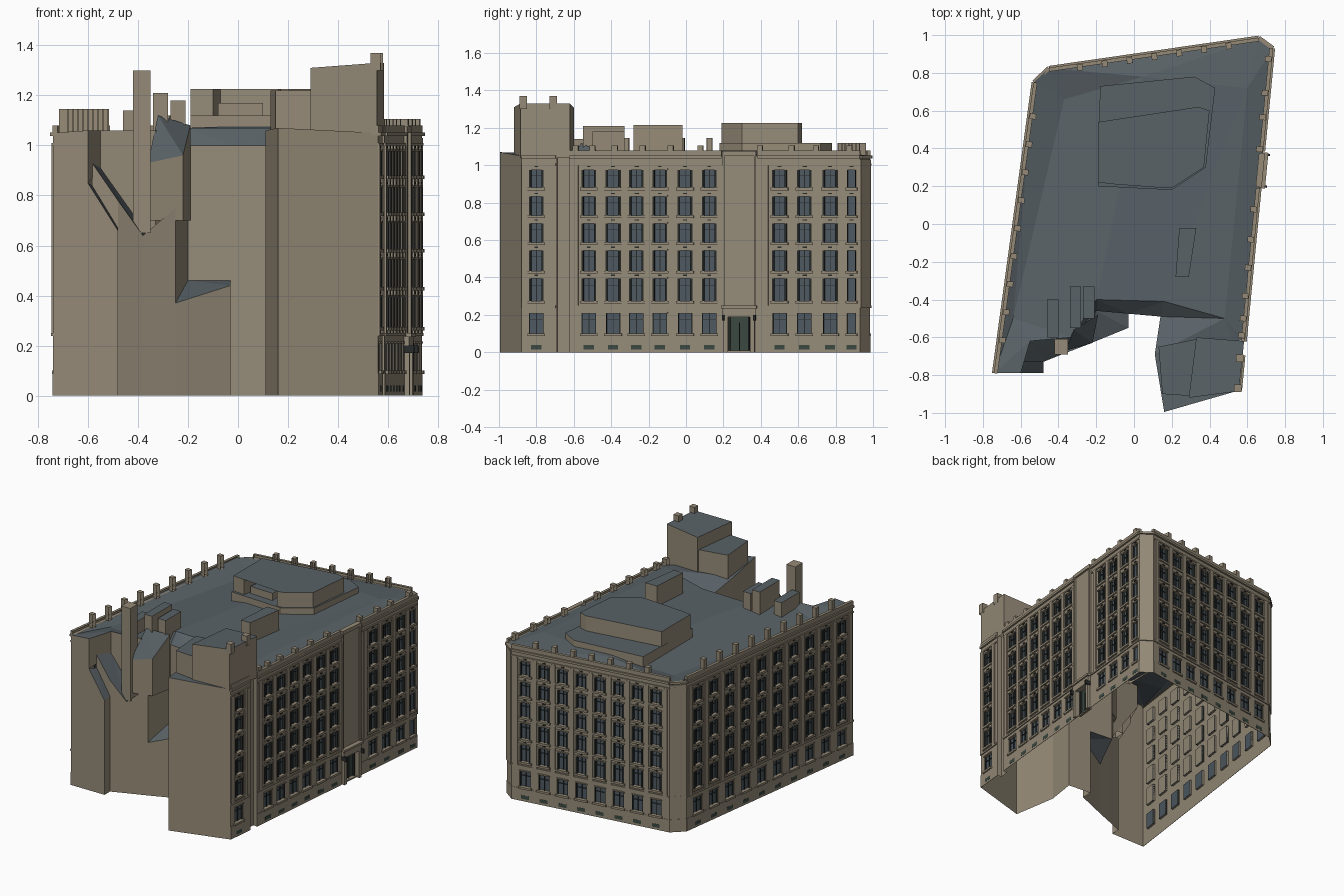
import bpy, bmesh
from mathutils import Vector
from mathutils.geometry import delaunay_2d_cdt

if "Cube" in bpy.data.objects:
    bpy.data.objects.remove(bpy.data.objects["Cube"])

COLOURS = {"tan_stone": (0.30, 0.255, 0.185), "slate_roof": (0.10, 0.122, 0.136),
           "window_glass": (0.075, 0.10, 0.118), "dark_frame": (0.022, 0.024, 0.024),
           "green_door": (0.042, 0.065, 0.052)}
MATS = []
for mat_name, c in COLOURS.items():
    m = bpy.data.materials.new(mat_name)
    m.diffuse_color = (*c, 1)
    m.use_nodes = True
    m.node_tree.nodes["Principled BSDF"].inputs["Base Color"].default_value = m.diffuse_color
    MATS.append(m)
STONE, SLATE, GLASS, DARK, GREEN = range(5)
parts = {}


def part(name):
    return parts.setdefault(name, bmesh.new())


def face(bm, pts, mat):
    f = bm.faces.new([bm.verts.new(p) for p in pts])
    f.material_index = mat
    return f


def prism(name, pts, z0, mat_top=SLATE, bottom=False, sides=None):
    """Upright block from counter-clockwise (x, y, top height) corners.
    sides maps the built side numbers to their two base heights."""
    bm = part(name)
    for i, (a, b) in enumerate(zip(pts, pts[1:] + pts[:1])):
        if sides is None or i in sides:
            za, zb = sides[i] if sides else (z0, z0)
            face(bm, [(a[0], a[1], za), (b[0], b[1], zb), b, a], STONE)
    top = face(bm, pts, mat_top)
    if bottom:
        face(bm, [(p[0], p[1], z0) for p in reversed(pts)], STONE)
    bmesh.ops.triangulate(bm, faces=[top])


def block(name, x0, x1, y0, y1, z0, z1, mat_top=SLATE):
    prism(name, [(x0, y0, z1), (x1, y0, z1), (x1, y1, z1), (x0, y1, z1)], z0, mat_top)


class Facade:
    """Wall plane addressed by distance along it, height and outward depth."""

    def __init__(self, name, a, b):
        self.name, self.a = name, Vector((*a, 0))
        d = Vector((*b, 0)) - self.a
        self.length, self.d = d.length, d.normalized()
        self.n = Vector((self.d.y, -self.d.x, 0))

    def at(self, u, z, w=0.0):
        return self.a + self.d * u + self.n * w + Vector((0, 0, z))

    def quad(self, bm, u0, u1, z0, z1, mat, w=0.0):
        if u1 > u0 and z1 > z0:
            face(bm, [self.at(u0, z0, w), self.at(u1, z0, w), self.at(u1, z1, w), self.at(u0, z1, w)], mat)

    def box(self, kind, u0, u1, z0, z1, w0, w1, mat=STONE):
        bm = part(self.name + "_" + kind)
        self.quad(bm, u0, u1, z0, z1, mat, w1)
        for u, flip in ((u0, 1), (u1, -1)):
            face(bm, [self.at(u, z0, w0), self.at(u, z0, w1), self.at(u, z1, w1), self.at(u, z1, w0)][::flip], mat)
        for z, flip in ((z0, -1), (z1, 1)):
            face(bm, [self.at(u0, z, w1), self.at(u1, z, w1), self.at(u1, z, w0), self.at(u0, z, w0)][::flip], mat)

    def wall(self, columns):
        """columns: (u0, u1, [(z0, z1)...], depth, material) recesses, sorted."""
        bm, u = part(self.name + "_wall"), 0.0
        for u0, u1, rows, dep, mat in columns:
            self.quad(bm, u, u0, 0, TOP, STONE)
            z = 0.0
            for z0, z1 in rows:
                self.quad(bm, u0, u1, z, z0, STONE)
                self.quad(bm, u0, u1, z0, z1, mat, -dep)
                if mat == GLASS and z0 > 0.2:  # inner lining behind the upper windows
                    self.quad(bm, u0, u1, z0, z1, STONE, -dep - 0.004)
                c = [(u0, z0), (u1, z0), (u1, z1), (u0, z1)]
                for p, q in zip(c, c[1:] + c[:1]):
                    if not (p[1] == q[1] and p[1] in (0, TOP)):
                        face(bm, [self.at(*p), self.at(*q), self.at(*q, -dep), self.at(*p, -dep)], STONE)
                z = z1
            self.quad(bm, u0, u1, z, TOP, STONE)
            u = u1
        self.quad(bm, u, self.length, 0, TOP, STONE)

    def dress_bay(self, u, w, jamb=0.011):
        """Frames, sills, lintels and spandrel ornaments of one window column."""
        h = w / 2
        for z0, z1 in ROWS:
            j, out = (jamb, 0.004) if z0 > 0.2 else (0.004, -0.003)
            for e in (u - h, u + h - j):
                self.box("window_frames", e, e + j, z0, z1, -0.014, out, DARK)
            self.box("window_frames", u - 0.002, u + 0.002, z0, z1, -0.014, -0.008, DARK)
            zt = z0 + (z1 - z0) * 0.7
            self.box("window_frames", u - h, u + h, zt - 0.0015, zt + 0.0015, -0.014, -0.008, DARK)
            self.box("sills", u - h - 0.008, u + h + 0.008, z0 - 0.014, z0, 0, 0.011)
            self.box("lintels", u - h - 0.004, u + h + 0.004, z1, z1 + 0.008, 0, 0.006)
            if z0 > 0.2:
                self.box("ornaments", u - 0.01, u + 0.01, z1 + 0.014, z1 + 0.021, 0, 0.004, DARK)
        self.box("cellar_windows", u - 0.028, u + 0.028, 0.016, 0.04, 0, 0.003, GREEN)

    def bands(self, u0, u1, parapet=True):
        self.box("plinth", u0, u1, 0, 0.088, 0, 0.002)
        self.box("string_course", u0, u1, 0.238, 0.25, 0, 0.007)
        self.box("string_course", u0, u1, 1.0, 1.01, 0, 0.006)
        self.box("cornice", u0, u1, 1.037, 1.052, -0.01, 0.012)
        if parapet:
            self.box("parapet", u0, u1, 1.05, 1.08, -0.018, 0.002)

    def piers(self, us, z1=1.0):
        for u in us:
            self.box("piers", u - 0.016, u + 0.016, 0.25, z1, 0, 0.007)

    def posts(self, us, z1):
        for u in us:
            self.box("roof_posts", u - 0.015, u + 0.015, 1.05, z1, -0.036, -0.002)


TOP = 1.05
ROWS = [(0.1, 0.208), (0.275, 0.395), (0.435, 0.545), (0.587, 0.69), (0.732, 0.832), (0.88, 0.976)]

# Outline of the building with wall heights and wall bases, counter-clockwise
WALLS = [(0.56, -0.88, 1.05, 0), (0.735, 0.93, 1.05, 0), (0.66, 0.985, 1.05, 0), (-0.45, 0.825, 1.05, 0),
         (-0.53, 0.75, 1.06, 0), (-0.74, -0.79, 1.05, 0), (-0.6, -0.79, 1.06, 0.85), (-0.55, -0.62, 1.06, 0.9),
         (-0.33, -0.6, 1.06, 0.6), (-0.2, -0.46, 1.0, 0.46), (-0.03, -0.475, 1.0, 0.46), (0.14, -0.49, 1.0, 0),
         (0.11, -0.69, 1.06, 0), (0.16, -0.995, 1.07, 0)]
OUTLINE = [p[:3] for p in WALLS]
xy = [p[:2] for p in WALLS]

# Street facade with the entrance
right = Facade("street", xy[0], xy[1])
to_u = right.length / 1.81
bay_y = [-0.80, -0.52, -0.39, -0.265, -0.14, -0.005, 0.125, 0.50, 0.633, 0.77]
bays = [(y + 0.88) * to_u for y in bay_y]
corner, door = (0.885 + 0.88) * to_u, (0.285 + 0.88) * to_u
cols = [(u - 0.039, u + 0.039, ROWS, 0.014, GLASS) for u in bays]
cols += [(corner - 0.023, corner + 0.023, ROWS, 0.008, GLASS),
         (door - 0.06, door + 0.06, [(0.01, 0.19)], 0.025, GREEN),
         (0.19 * to_u, 0.255 * to_u, [(0, TOP)], 0.03, STONE)]
right.wall(sorted(cols, key=lambda c: c[0]))
for u in bays:
    right.dress_bay(u, 0.078)
right.dress_bay(corner, 0.046, 0.003)
right.piers([(a + b) / 2 for a, b in zip(bays, bays[1:]) if b - a < 0.2] + [0.017, 0.145, 0.29, 1.07, 1.31, 1.72])
for u0, u1 in ((0.0, 0.185), (0.26, 1.075), (1.27, right.length)):
    right.bands(u0, u1)
right.posts([0.29, 0.38, 0.5, 0.65, 0.8, 0.96, 1.28, 1.45, 1.58, 1.76], 1.105)
# Portal: jambs, hood, door bars and lamps
for s in (-1, 1):
    e = door + s * 0.072
    right.box("portal", e - 0.012, e + 0.012, 0, 0.2, 0, 0.02)
    right.box("lamps", e + s * 0.012 - 0.006, e + s * 0.012 + 0.006, 0.17, 0.2, 0, 0.04, DARK)
    right.box("door_bars", door + s * 0.05 - 0.004, door + s * 0.05 + 0.004, 0.01, 0.19, -0.025, -0.012, DARK)
    right.box("piers", door + s * 0.085 - 0.006, door + s * 0.085 + 0.006, 0.25, 1.07, 0, 0.012)
right.box("door_bars", door - 0.002, door + 0.002, 0.01, 0.16, -0.025, -0.014, DARK)
right.box("portal", door - 0.088, door + 0.088, 0.19, 0.235, 0, 0.02)
right.box("portal", door - 0.095, door + 0.095, 0.235, 0.25, 0, 0.03)
right.box("parapet", door - 0.09, door + 0.09, 1.05, 1.075, -0.02, 0.012)

# Regular facades at the back and the left
for name, a, b, count in (("back", xy[2], xy[3], 8), ("left", xy[4], xy[5], 10)):
    f = Facade(name, a, b)
    step = (f.length - 0.06) / count
    us = [0.03 + step * (i + 0.5) for i in range(count)]
    f.wall([(u - 0.039, u + 0.039, ROWS, 0.014, GLASS) for u in us])
    for u in us:
        f.dress_bay(u, 0.078)
    edges = [0.03 + step * i for i in range(count + 1)]
    f.piers(edges)
    f.bands(0, f.length)
    f.posts(edges[1:-1], 1.12 if name == "back" else 1.145)

# Corner chamfers with ribs
for i, name in ((1, "right_corner"), (3, "left_corner")):
    f = Facade(name, xy[i], xy[i + 1])
    f.wall([])
    f.bands(0, f.length, False)
    f.piers([f.length * k for k in (0.18, 0.5, 0.82)], 1.03)

# Plain courtyard and party walls
ring = WALLS[5:] + WALLS[:1]
for i, (a, b) in enumerate(zip(ring, ring[1:])):
    # the first and the last courtyard walls reach the ground at both ends
    za, zb = (0, 0) if i in (0, 5) else (a[3], b[3])
    face(part("courtyard_walls"), [(a[0], a[1], za), (b[0], b[1], zb), b[:3], a[:3]], STONE)

# Main roof surface with gently tilted planes, notched above the street recess
border = OUTLINE[:1] + [(0.578, -0.69, 1.05), (0.548, -0.687, 1.05), (0.557, -0.617, 1.05),
                        (0.585, -0.62, 1.05)] + OUTLINE[1:]
n = len(border)
pts = border + [(-0.37, 0.66, 1.015), (-0.64, -0.5, 1.02), (0.05, 0.78, 1.08), (0.6, 0.72, 1.08),
                (0.48, -0.5, 1.08), (-0.2, -0.40, 1.07), (0.16, -0.41, 1.07)]
vs, _, fs, *_ = delaunay_2d_cdt([Vector(p[:2]) for p in pts], [(n, n + 1), (n + 5, n + 6)],
                                [list(range(n))], 1, 1e-5)
lift = [min(pts, key=lambda p: (Vector(p[:2]) - v).length)[2] for v in vs]
for f in fs:
    face(part("main_roof"), [(vs[i].x, vs[i].y, lift[i]) for i in f], SLATE)

# Stepped courtyard wings with sloping tops, open towards the main volume
prism("courtyard_wing", [(-0.6, -0.79, 0.85), (-0.48, -0.79, 0.66), (-0.48, -0.73, 0.67),
                         (-0.583, -0.73, 0.84)], 0, sides={0: (0, 0), 1: (0, 0)})
prism("courtyard_wing", [(-0.583, -0.73, 0.93), (-0.48, -0.73, 0.78), (-0.38, -0.69, 0.64), (-0.33, -0.6, 0.6),
                         (-0.55, -0.62, 0.91)], 0, sides={0: (0.84, 0.67), 1: (0, 0)})
prism("courtyard_wing", [(-0.38, -0.69, 0.64), (-0.25, -0.64, 0.75), (-0.2, -0.46, 0.85), (-0.33, -0.6, 0.6)], 0,
      sides={0: (0, 0), 1: (0.37, 0.46)})
prism("courtyard_wing", [(-0.25, -0.64, 0.37), (-0.03, -0.55, 0.44), (-0.03, -0.475, 0.46), (-0.2, -0.46, 0.46)], 0,
      sides={0: (0, 0), 1: (0, 0)})
prism("courtyard_bay", [(-0.36, -0.67, 0.93), (-0.22, -0.63, 0.96), (-0.19, -0.48, 1.08), (-0.32, -0.56, 1.12)],
      0.7, SLATE, True)

# End tower with chimneys and the lower stair house beside it
prism("end_tower", [(0.29, -0.92, 1.31), (0.555, -0.885, 1.33), (0.583, -0.62, 1.33), (0.33, -0.6, 1.31)], 1.04)
for x, y in ((0.55, -0.87), (0.56, -0.71)):
    block("tower_chimneys", x - 0.02, x + 0.02, y - 0.02, y + 0.02, 1.3, 1.37, STONE)
prism("stair_house", [(0.15, -0.9, 1.22), (0.3, -0.91, 1.22), (0.33, -0.61, 1.22), (0.13, -0.65, 1.22)], 1.04)

# Tall chimney and the small roof houses beside it
block("tall_chimney", -0.42, -0.35, -0.69, -0.61, 0.65, 1.3, STONE)
block("small_roof_houses", -0.46, -0.40, -0.6, -0.4, 1.03, 1.14)
block("small_roof_houses", -0.34, -0.28, -0.55, -0.33, 1.03, 1.21)
block("small_roof_houses", -0.27, -0.21, -0.5, -0.33, 1.0, 1.18)

# Rooftop storeys, the upper one wrapped around a light well
prism("lower_roof_storey", [(-0.19, 0.2, 1.12), (0.2, 0.18, 1.12), (0.38, 0.3, 1.12), (0.43, 0.72, 1.12),
                            (0.32, 0.78, 1.12), (-0.18, 0.73, 1.12)], 1.04)
prism("upper_roof_storey", [(-0.19, 0.22, 1.225), (-0.1, 0.21, 1.225), (-0.07, 0.37, 1.225), (0.16, 0.35, 1.225),
                            (0.17, 0.19, 1.225), (0.2, 0.19, 1.225), (0.37, 0.3, 1.225), (0.4, 0.6, 1.225),
                            (0.34, 0.62, 1.225), (-0.19, 0.54, 1.225)], 1.12)
prism("light_well_room", [(-0.08, 0.25, 1.17), (0.1, 0.24, 1.17), (0.09, 0.33, 1.17), (-0.06, 0.36, 1.17)], 1.12)
prism("vent_house", [(0.22, -0.28, 1.215), (0.29, -0.28, 1.215), (0.33, -0.02, 1.215), (0.24, -0.02, 1.215)], 1.04)

for name, bm in parts.items():
    mesh = bpy.data.meshes.new(name)
    bmesh.ops.remove_doubles(bm, verts=bm.verts, dist=1e-5)
    bm.to_mesh(mesh)
    bm.free()
    for m in MATS:
        mesh.materials.append(m)
    bpy.context.collection.objects.link(bpy.data.objects.new(name, mesh))
